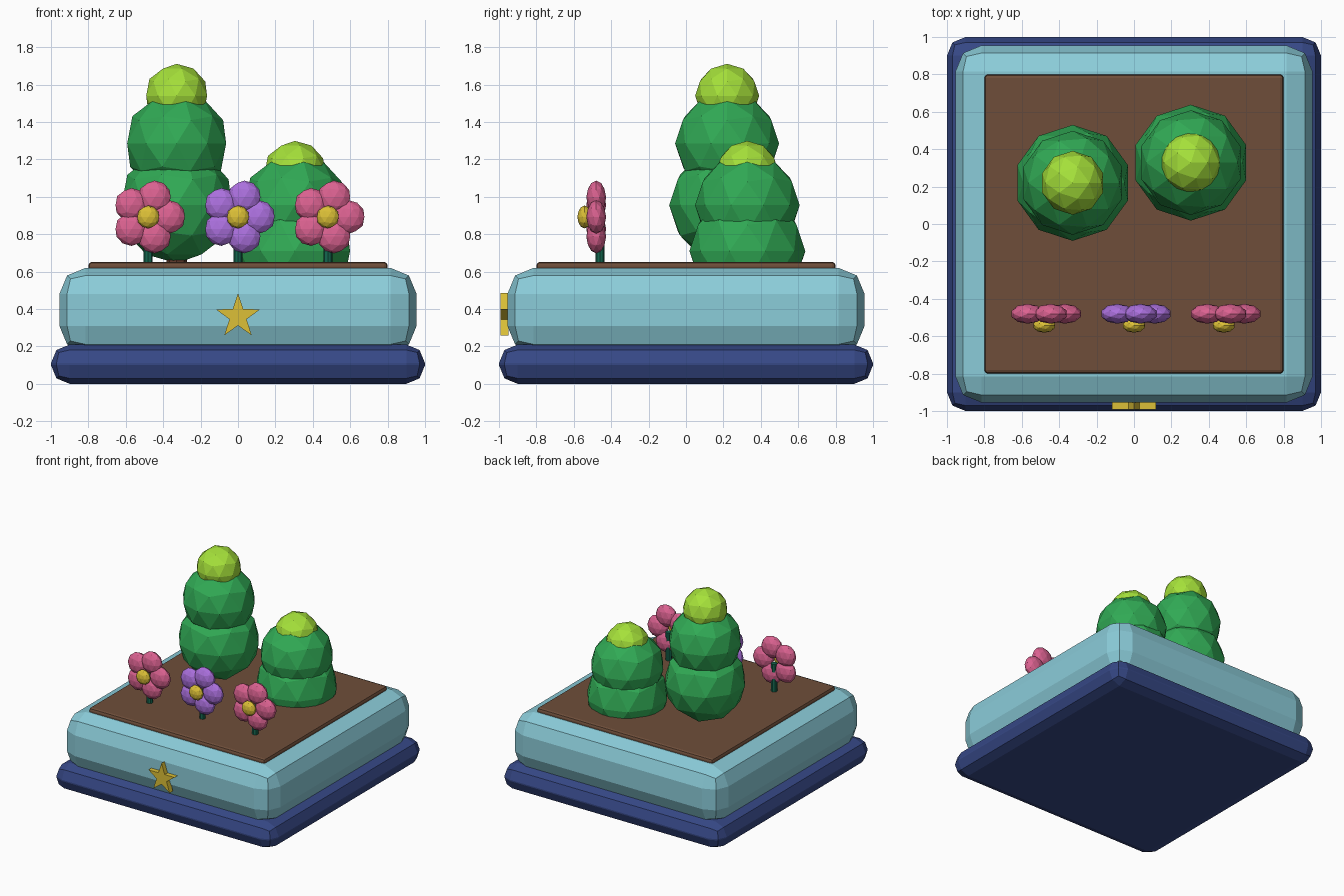
import bpy, bmesh, math
from mathutils import Matrix, Vector

if "Cube" in bpy.data.objects:
    bpy.data.objects.remove(bpy.data.objects["Cube"])


def mat(name, rgb):
    m = bpy.data.materials.new(name)
    m.diffuse_color = (*rgb, 1)
    m.use_nodes = True
    m.node_tree.nodes["Principled BSDF"].inputs["Base Color"].default_value = m.diffuse_color
    return m


NAVY = mat("navy", (.037, .065, .24))
SKY = mat("sky_blue", (.26, .61, .70))
SOIL = mat("soil_brown", (.156, .076, .042))
BARK = mat("bark_brown", (.12, .045, .026))
GREEN = mat("leaf_green", (.03, .40, .09))
LIME = mat("lime", (.376, .75, .042))
PINK = mat("pink", (.71, .122, .283))
PURPLE = mat("purple", (.41, .162, .73))
GOLD = mat("gold", (.716, .527, .038))
STEM = mat("stem_green", (.007, .14, .08))


def finish(name, bm, material):
    bmesh.ops.recalc_face_normals(bm, faces=bm.faces)
    me = bpy.data.meshes.new(name)
    bm.to_mesh(me)
    bm.free()
    me.materials.append(material)
    ob = bpy.data.objects.new(name, me)
    bpy.context.collection.objects.link(ob)
    return ob


def slab(name, half, z0, z1, bevel, segments, material):
    bm = bmesh.new()
    bmesh.ops.create_cube(bm, size=1, matrix=Matrix.LocRotScale(
        Vector((0, 0, (z0 + z1) / 2)), None, Vector((2 * half, 2 * half, z1 - z0))))
    bmesh.ops.bevel(bm, geom=bm.edges[:], offset=bevel, offset_type='OFFSET',
                    segments=segments, profile=.5, affect='EDGES')
    return finish(name, bm, material)


def ball(name, centre, scale, material):
    bm = bmesh.new()
    bmesh.ops.create_icosphere(bm, subdivisions=2, radius=1, matrix=Matrix.LocRotScale(
        Vector(centre), None, Vector(scale)))
    return finish(name, bm, material)


def post(name, x, y, z0, z1, r, sides, material):
    bm = bmesh.new()
    bmesh.ops.create_cone(bm, cap_ends=True, segments=sides, radius1=r, radius2=r,
                          depth=z1 - z0, matrix=Matrix.Translation((x, y, (z0 + z1) / 2)))
    return finish(name, bm, material)


# Planter: plinth, rounded box, soil bed
slab("plinth", 1, 0, .21, .1, 2, NAVY)
slab("planter_box", .955, .17, .62, .14, 2, SKY)
slab("soil_bed", .8, .59, .652, .02, 2, SOIL)

# Star plate on the front
bm = bmesh.new()
pts = []
for i in range(10):
    a = math.pi / 2 + i * math.pi / 5
    r = .048 if i % 2 else .125
    pts.append(bm.verts.new((r * math.cos(a), -.993, .36 + r * math.sin(a))))
face = bm.faces.new(pts)
out = bmesh.ops.extrude_face_region(bm, geom=[face])
bmesh.ops.translate(bm, vec=(0, .043, 0),
                    verts=[v for v in out["geom"] if isinstance(v, bmesh.types.BMVert)])
finish("star_plate", bm, GOLD)

# Topiary trees: trunk and stacked balls given as (height, radius)
trees = {"tall": (-.328, .22, ((.955, .31), (1.285, .278), (1.54, .171))),
         "short": (.304, .328, ((.71, .31), (.955, .28), (1.13, .169)))}
for label, (x, y, balls) in trees.items():
    post(label + "_tree_trunk", x, y, .64, .8, .055, 8, BARK)
    for part, (z, r), m in zip(("lower_foliage", "middle_foliage", "top_foliage"),
                               balls, (GREEN, GREEN, LIME)):
        ball(f"{label}_tree_{part}", (x, y, z), (r, r, r), m)

# Flowers: stem, five flattened petals, centre
for label, x, m in (("left", -.48, PINK), ("middle", 0, PURPLE), ("right", .48, PINK)):
    z = .892
    post(label + "_flower_stem", x, -.46, .64, .88, .024, 8, STEM)
    for i in range(5):
        a = i * math.tau / 5
        ball(f"{label}_flower_petal_{i + 1}",
             (x + .11 * math.cos(a), -.48, z + .11 * math.sin(a)), (.09, .053, .09), m)
    ball(label + "_flower_centre", (x, -.543, z), (.061, .038, .061), GOLD)
